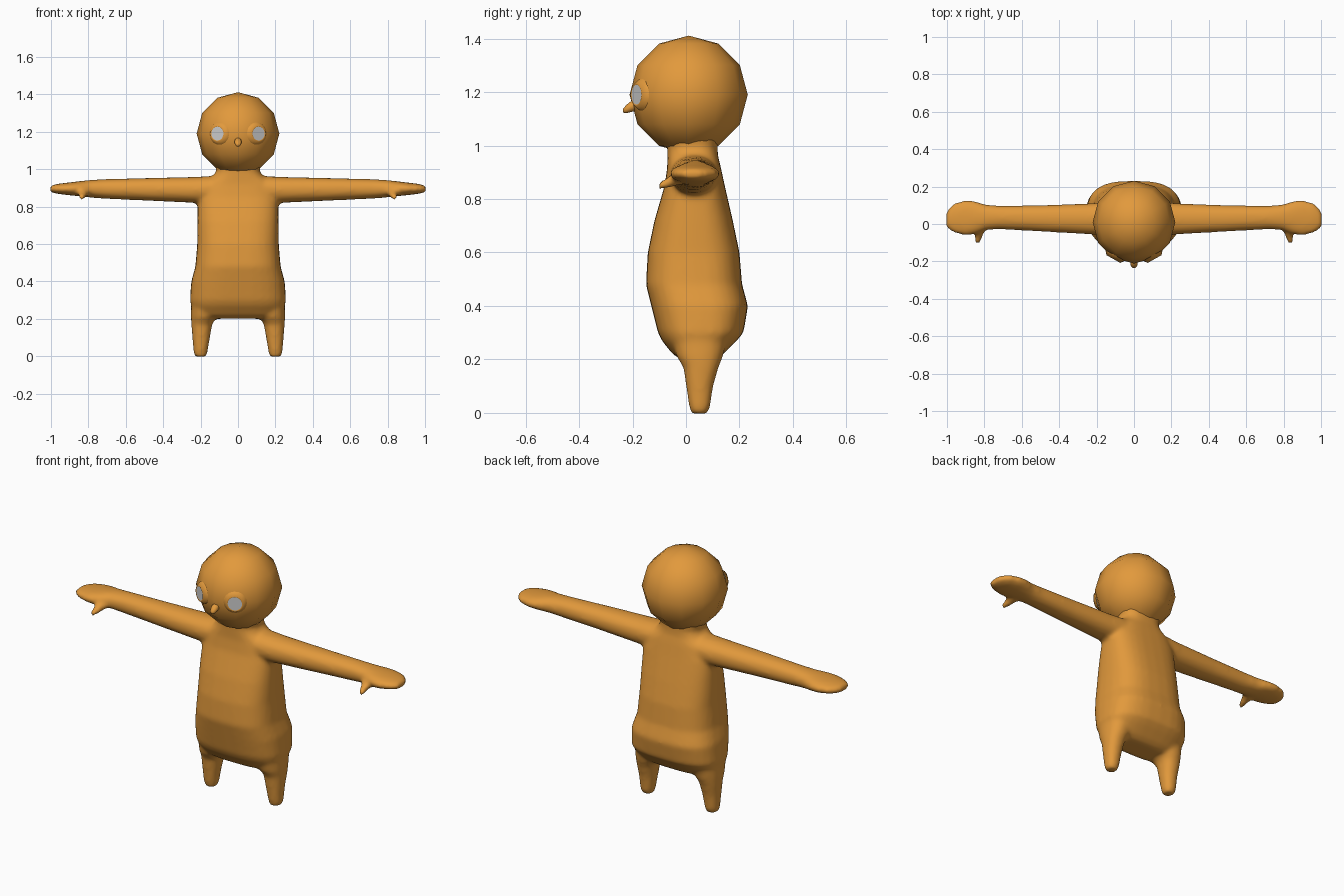
import bpy, bmesh, math
from mathutils import Vector, Matrix

cube = bpy.data.objects.get("Cube")
if cube:
    bpy.data.objects.remove(cube, do_unlink=True)


def material(name, colour):
    m = bpy.data.materials.new(name)
    m.use_nodes = True
    m.diffuse_color = colour
    bsdf = m.node_tree.nodes["Principled BSDF"]
    bsdf.inputs["Base Color"].default_value = colour
    bsdf.inputs["Roughness"].default_value = 0.8
    return m


ORANGE = material("warm orange", (0.76, 0.32, 0.045, 1))
GREY = material("pale grey", (0.62, 0.62, 0.62, 1))


def make_object(name, bm, mat, smooth=True):
    bmesh.ops.recalc_face_normals(bm, faces=bm.faces)
    mesh = bpy.data.meshes.new(name)
    bm.to_mesh(mesh)
    bm.free()
    mesh.materials.append(mat)
    for p in mesh.polygons:
        p.use_smooth = smooth
    ob = bpy.data.objects.new(name, mesh)
    bpy.context.collection.objects.link(ob)
    return ob


def loft(bm, rings, place, power=2.0, sides=24):
    """Skin rounded sections: (along, u_min, u_max, v_min, v_max)."""
    loops = []
    for along, u0, u1, v0, v1 in rings:
        loop = []
        for i in range(sides):
            a = 2 * math.pi * i / sides
            c, s = math.cos(a), math.sin(a)
            u = math.copysign(abs(c) ** (2 / power), c)
            v = math.copysign(abs(s) ** (2 / power), s)
            loop.append(bm.verts.new(place(along,
                                           (u0 + u1) / 2 + u * (u1 - u0) / 2,
                                           (v0 + v1) / 2 + v * (v1 - v0) / 2)))
        loops.append(loop)
    for a, b in zip(loops, loops[1:]):
        for i in range(sides):
            j = (i + 1) % sides
            bm.faces.new((a[i], a[j], b[j], b[i]))
    bm.faces.new(loops[0][::-1])
    bm.faces.new(loops[-1])


# Torso and neck: height, half width, front, back
torso = [(0.2, 0.17, -0.02, 0.11), (0.22, 0.225, -0.05, 0.14),
         (0.27, 0.25, -0.09, 0.19), (0.3, 0.257, -0.105, 0.215),
         (0.4, 0.25, -0.13, 0.232), (0.48, 0.228, -0.15, 0.21),
         (0.6, 0.218, -0.143, 0.2), (0.72, 0.217, -0.118, 0.175),
         (0.85, 0.215, -0.08, 0.145), (0.92, 0.19, -0.07, 0.13),
         (0.96, 0.135, -0.07, 0.12), (0.99, 0.115, -0.07, 0.118),
         (1.06, 0.13, -0.08, 0.12)]
# Arm and mitten: distance out, front, back, bottom, top
arm = [(0.1, -0.06, 0.12, 0.815, 0.965), (0.24, -0.055, 0.11, 0.82, 0.958),
       (0.5, -0.04, 0.1, 0.832, 0.952), (0.72, -0.028, 0.098, 0.842, 0.946),
       (0.79, -0.032, 0.103, 0.848, 0.942), (0.85, -0.054, 0.122, 0.855, 0.935),
       (0.9, -0.062, 0.128, 0.86, 0.929), (0.96, -0.048, 0.112, 0.867, 0.922),
       (0.99, -0.03, 0.085, 0.873, 0.915), (1.005, -0.015, 0.06, 0.88, 0.908)]
# Leg: height, inner side, outer side, front, back
leg = [(-0.003, 0.17, 0.23, 0.02, 0.08), (0.02, 0.163, 0.238, 0.012, 0.09),
       (0.1, 0.15, 0.244, 0.0, 0.102), (0.17, 0.138, 0.25, -0.01, 0.122),
       (0.21, 0.115, 0.252, -0.035, 0.138), (0.3, 0.1, 0.25, -0.06, 0.16)]
# Thumb: depth, inner side, outer side, bottom, top
thumb = [(0.02, 0.785, 0.855, 0.86, 0.915), (-0.04, 0.797, 0.855, 0.848, 0.9),
         (-0.075, 0.812, 0.852, 0.838, 0.878), (-0.103, 0.823, 0.85, 0.835, 0.862)]

# Body with its limbs, blended into one skin
bm = bmesh.new()
loft(bm, [(z, -w, w, f, b) for z, w, f, b in torso],
     lambda z, x, y: (x, y, z), power=2.8, sides=32)
for side in (-1, 1):
    loft(bm, arm, lambda x, y, z: (side * x, y, z), power=2.2)
    loft(bm, leg, lambda z, x, y: (side * x, y, z), power=2.2)
    loft(bm, thumb, lambda y, x, z: (side * x, y, z), sides=12)
body = make_object("body", bm, ORANGE)
skin = body.modifiers.new("Blend parts", 'REMESH')
skin.mode = 'VOXEL'
skin.voxel_size = 0.011
skin.use_smooth_shade = True
soften = body.modifiers.new("Soften joins", 'SMOOTH')
soften.factor = 0.5
soften.iterations = 8

# Head
HEAD = Vector((0, 0.01, 1.19))
R = 0.221
bm = bmesh.new()
bmesh.ops.create_uvsphere(bm, u_segments=12, v_segments=6, radius=R,
                          matrix=Matrix.Translation(HEAD))
make_object("head", bm, ORANGE)

# Eyes: thin oval plates in low rims
for side, label in ((1, "left"), (-1, "right")):
    out = Vector((side * 0.49, -0.87, 0)).normalized()
    turn = out.to_track_quat('Z', 'Y').to_matrix().to_4x4()
    spot = Matrix.Translation(HEAD + out * (R - 0.001)) @ turn
    bm = bmesh.new()
    bmesh.ops.create_cone(bm, cap_ends=True, segments=20, radius1=0.038,
                          radius2=0.038, depth=0.008, matrix=spot)
    make_object(label + "_eye", bm, GREY, smooth=False)
    bm = bmesh.new()
    loops = []
    for i in range(20):
        a = 2 * math.pi * i / 20
        loops.append([bm.verts.new(spot @ Vector((r * math.cos(a), r * math.sin(a), h)))
                      for r, h in ((0.037, 0.004), (0.042, 0.006), (0.06, -0.016))])
    for i in range(20):
        a, b = loops[i], loops[(i + 1) % 20]
        for k in range(2):
            bm.faces.new((a[k], a[k + 1], b[k + 1], b[k]))
    make_object(label + "_eye_rim", bm, ORANGE)

# Nose: small drooping drop
nose = [(-0.185, -0.018, 0.018, 1.13, 1.17), (-0.207, -0.02, 0.02, 1.124, 1.166),
        (-0.224, -0.017, 0.017, 1.12, 1.152), (-0.235, -0.008, 0.008, 1.123, 1.138)]
bm = bmesh.new()
loft(bm, nose, lambda y, x, z: (x, y, z), sides=10)
make_object("nose", bm, ORANGE)
